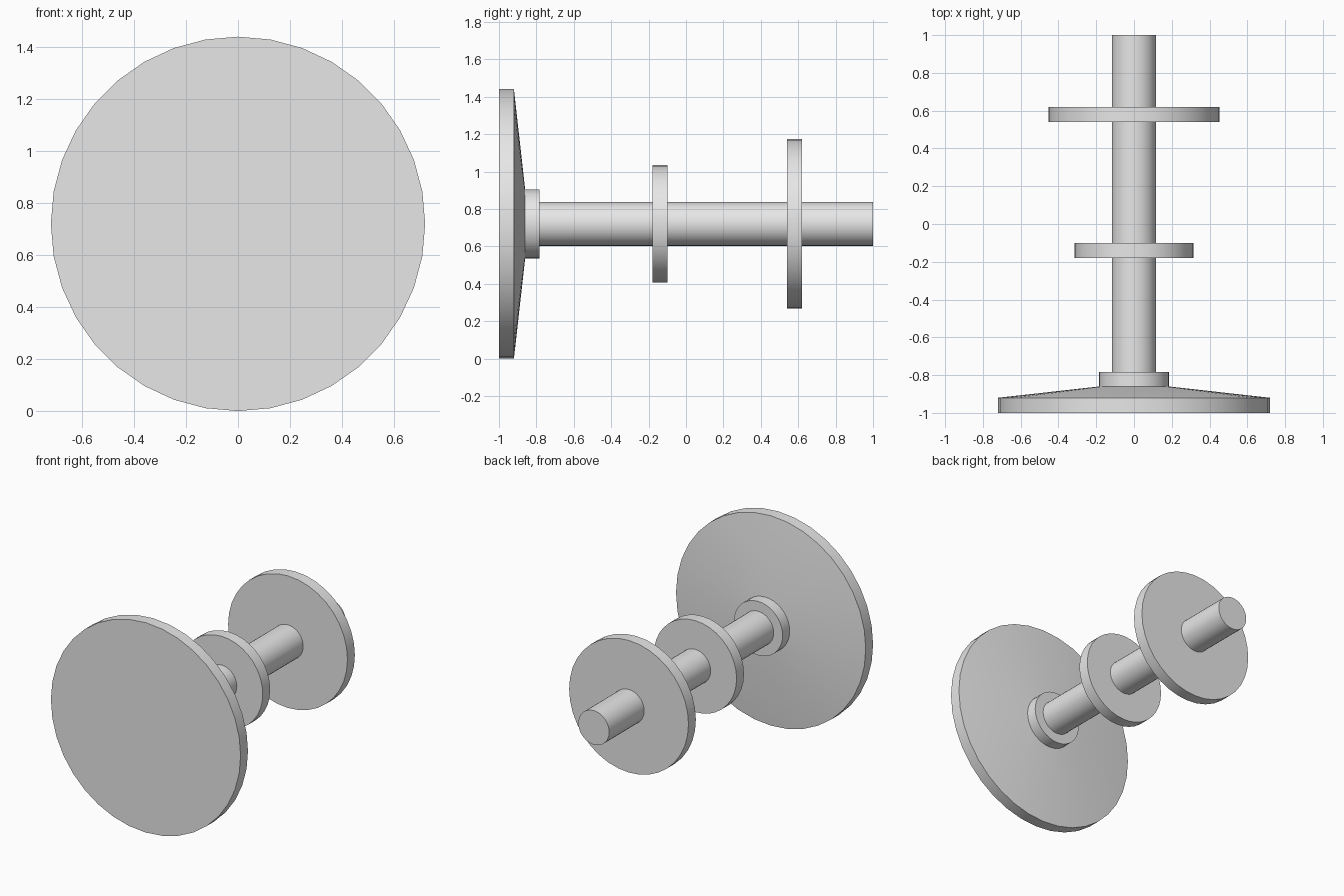
import bpy
import math
from mathutils import Matrix

cube = bpy.data.objects.get("Cube")
if cube:
    bpy.data.objects.remove(cube, do_unlink=True)

SIDES = 36
AXIS_Z = 0.72

grey = bpy.data.materials.new("plain_grey")
grey.use_nodes = True
colour = (0.8, 0.8, 0.8, 1.0)
grey.diffuse_color = colour
grey.node_tree.nodes["Principled BSDF"].inputs["Base Color"].default_value = colour


def turned_part(name, profile):
    """Closed solid turned about the y axis from (y, radius) points."""
    verts, faces = [], []
    for y, radius in profile:
        for i in range(SIDES):
            a = math.tau * i / SIDES
            verts.append((radius * math.sin(a), y, AXIS_Z + radius * math.cos(a)))
    for ring in range(len(profile) - 1):
        base = ring * SIDES
        for i in range(SIDES):
            j = (i + 1) % SIDES
            faces.append((base + i, base + SIDES + i, base + SIDES + j, base + j))
    last = (len(profile) - 1) * SIDES
    faces.append(tuple(range(SIDES)))
    faces.append(tuple(reversed(range(last, last + SIDES))))
    mesh = bpy.data.meshes.new(name)
    mesh.from_pydata(verts, [], faces)
    mesh.flip_normals()
    mesh.materials.append(grey)
    obj = bpy.data.objects.new(name, mesh)
    bpy.context.collection.objects.link(obj)
    bpy.ops.object.select_all(action="DESELECT")
    obj.select_set(True)
    bpy.context.view_layer.objects.active = obj
    bpy.ops.object.shade_smooth_by_angle(angle=math.radians(30))
    return obj


# Broad front plate with a shallow conical back
turned_part("front_plate", [(-1.0, 0.72), (-0.92, 0.72), (-0.86, 0.185)])

# Collar where the shaft meets the plate
turned_part("collar", [(-0.86, 0.185), (-0.783, 0.185)])

# Long shaft
turned_part("shaft", [(-0.86, 0.117), (1.0, 0.117)])

# Two discs along the shaft
turned_part("middle_disc", [(-0.18, 0.314), (-0.10, 0.314)])
turned_part("rear_disc", [(0.54, 0.453), (0.62, 0.453)])
